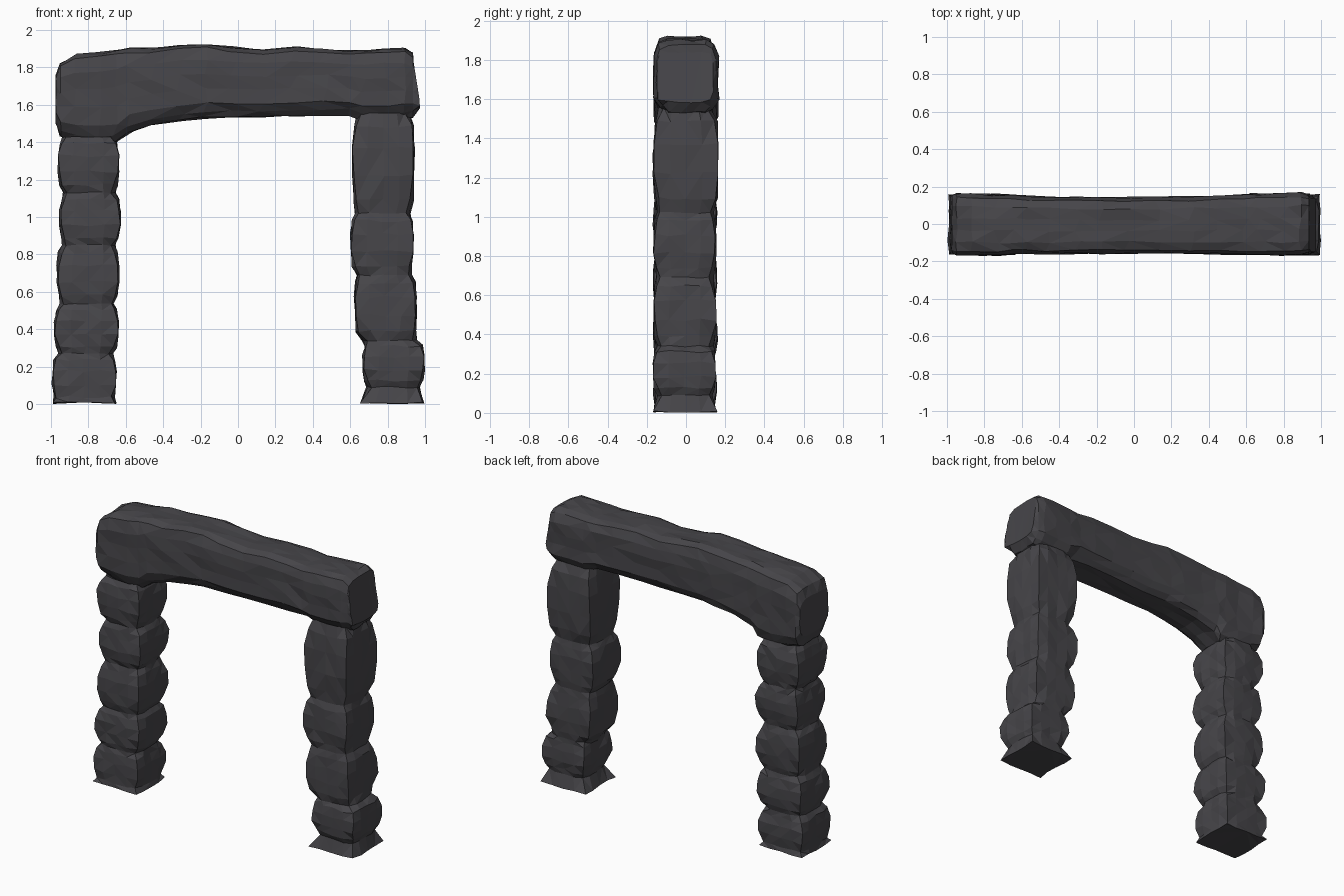
import bpy, bmesh, random
from mathutils import Vector

if "Cube" in bpy.data.objects:
    bpy.data.objects.remove(bpy.data.objects["Cube"])

random.seed(11)
stone_mat = bpy.data.materials.new("dark grey stone")
stone_mat.diffuse_color = (0.062, 0.060, 0.067, 1)
stone_mat.use_nodes = True
stone_mat.node_tree.nodes["Principled BSDF"].inputs["Base Color"].default_value = stone_mat.diffuse_color


def rough_ring(a0, a1, b0, b1, cuts, n=4, jit=0.006):
    """Rough rectangle outline; cuts = how far each corner is pulled inwards."""
    corners = [(a0, b0), (a1, b0), (a1, b1), (a0, b1)]
    mid = Vector(((a0 + a1) / 2, (b0 + b1) / 2))
    pts = []
    for k in range(4):
        p, q = Vector(corners[k]), Vector(corners[(k + 1) % 4])
        for i in range(n):
            v = p.lerp(q, i / n)
            d = mid - v
            if i == 0:
                v += Vector((cuts[k] if d.x > 0 else -cuts[k],
                             cuts[k] if d.y > 0 else -cuts[k]))
            v += Vector((random.uniform(-jit, jit), random.uniform(-jit, jit)))
            pts.append(v)
    return pts


def loft(name, rings, cap_start, cap_end):
    """Skin a list of 3D rings into one faceted object."""
    bm = bmesh.new()
    vs = [[bm.verts.new((max(-1, min(1, x)), y, max(0, z))) for x, y, z in r]
          for r in rings]
    n = len(vs[0])
    for lo, hi in zip(vs, vs[1:]):
        for i in range(n):
            j = (i + 1) % n
            bm.faces.new((lo[i], lo[j], hi[j], hi[i]))
    if cap_start:
        bm.faces.new(vs[0][::-1])
    if cap_end:
        bm.faces.new(vs[-1])
    bmesh.ops.triangulate(bm, faces=bm.faces[:], quad_method='SHORT_EDGE')
    bmesh.ops.recalc_face_normals(bm, faces=bm.faces[:])
    me = bpy.data.meshes.new(name)
    bm.to_mesh(me)
    bm.free()
    me.materials.append(stone_mat)
    ob = bpy.data.objects.new(name, me)
    bpy.context.collection.objects.link(ob)


def pillar(name, foot, stones, top):
    """Stack of bulging stones; neck grooves are shared between neighbours."""
    rings = []

    def add(z, x0, x1, y0, y1, cut, wob):
        r = rough_ring(x0, x1, y0, y1, [cut * random.uniform(0.7, 1.2) for _ in range(4)])
        rings.append([(p.x, p.y, z + random.uniform(-wob, wob)) for p in r])

    add(0.006, *foot, -0.165, 0.155, 0.0, 0.005)
    for i, (z0, z1, x0, x1, back) in enumerate(stones):
        if z0 > 0.0:
            nx0, nx1 = x0 + 0.022, x1 - 0.022
            if i:
                nx0 = (x0 + stones[i - 1][2]) / 2 + 0.022
                nx1 = (x1 + stones[i - 1][3]) / 2 - 0.022
            add(z0, nx0, nx1, -0.148, 0.138, 0.020, 0.004)
        for t, ins in ((0.14, 0.009), (0.38, 0.0), (0.66, 0.0), (0.88, 0.009)):
            add(z0 + (z1 - z0) * t, x0 + ins, x1 - ins,
                -0.165 + ins * 0.7, back - ins, 0.004 + ins, 0.008)
    x0, x1 = stones[-1][2:4]
    add(top, x0 + 0.025, x1 - 0.025, -0.14, 0.13, 0.02, 0.003)
    loft(name, rings, True, False)


# Left pillar: five stones (bottom, top, left, right, back)
pillar("left_pillar", (-0.99, -0.655), [
    (0.00, 0.27, -0.992, -0.652, 0.155),
    (0.27, 0.535, -0.98, -0.642, 0.160),
    (0.535, 0.85, -0.967, -0.638, 0.155),
    (0.85, 1.13, -0.952, -0.630, 0.155),
    (1.13, 1.43, -0.960, -0.638, 0.158)], 1.43)

# Right pillar: four stones on a flared foot
pillar("right_pillar", (0.655, 0.992), [
    (0.09, 0.34, 0.668, 0.995, 0.152),
    (0.34, 0.69, 0.622, 0.956, 0.155),
    (0.69, 1.02, 0.603, 0.938, 0.152),
    (1.02, 1.55, 0.612, 0.945, 0.166)], 1.555)

# Lintel: sections along x (x, underside, top)
sections = [
    (-0.974, 1.50, 1.76), (-0.95, 1.43, 1.82), (-0.87, 1.405, 1.868),
    (-0.74, 1.39, 1.878), (-0.65, 1.405, 1.89), (-0.58, 1.455, 1.902),
    (-0.45, 1.495, 1.902), (-0.30, 1.518, 1.915), (-0.18, 1.53, 1.922),
    (-0.03, 1.533, 1.908), (0.13, 1.538, 1.892), (0.30, 1.54, 1.908),
    (0.46, 1.545, 1.900), (0.60, 1.545, 1.89), (0.68, 1.52, 1.892),
    (0.80, 1.52, 1.896), (0.89, 1.525, 1.90), (0.935, 1.535, 1.875)]
rings = []
for i, (x, zb, zt) in enumerate(sections):
    back = 0.14 + 0.028 * min(1, abs(x + 0.05)) ** 1.5
    front = -0.155 - 0.009 * abs(x)
    end = 0.012 if i in (0, len(sections) - 1) else 0.0
    ring = rough_ring(front + end, back - end, zb, zt,
                      (0.032, 0.028, 0.02, 0.018), n=5, jit=0.006)
    wob = 0.006 if end else 0.025
    rings.append([(x + random.uniform(-wob, wob) * (0.3 if abs(x) > 0.85 else 1), p.x, p.y)
                  for p in ring])
# slanted right end, leaning outwards towards the bottom
rings.append([(0.972 - 0.035 * max(0, (p.y - 1.62) / 0.22), p.x, p.y)
              for p in rough_ring(-0.150, 0.140, 1.585, 1.84, (0.012,) * 4, n=5, jit=0.005)])
loft("lintel", rings, True, True)
